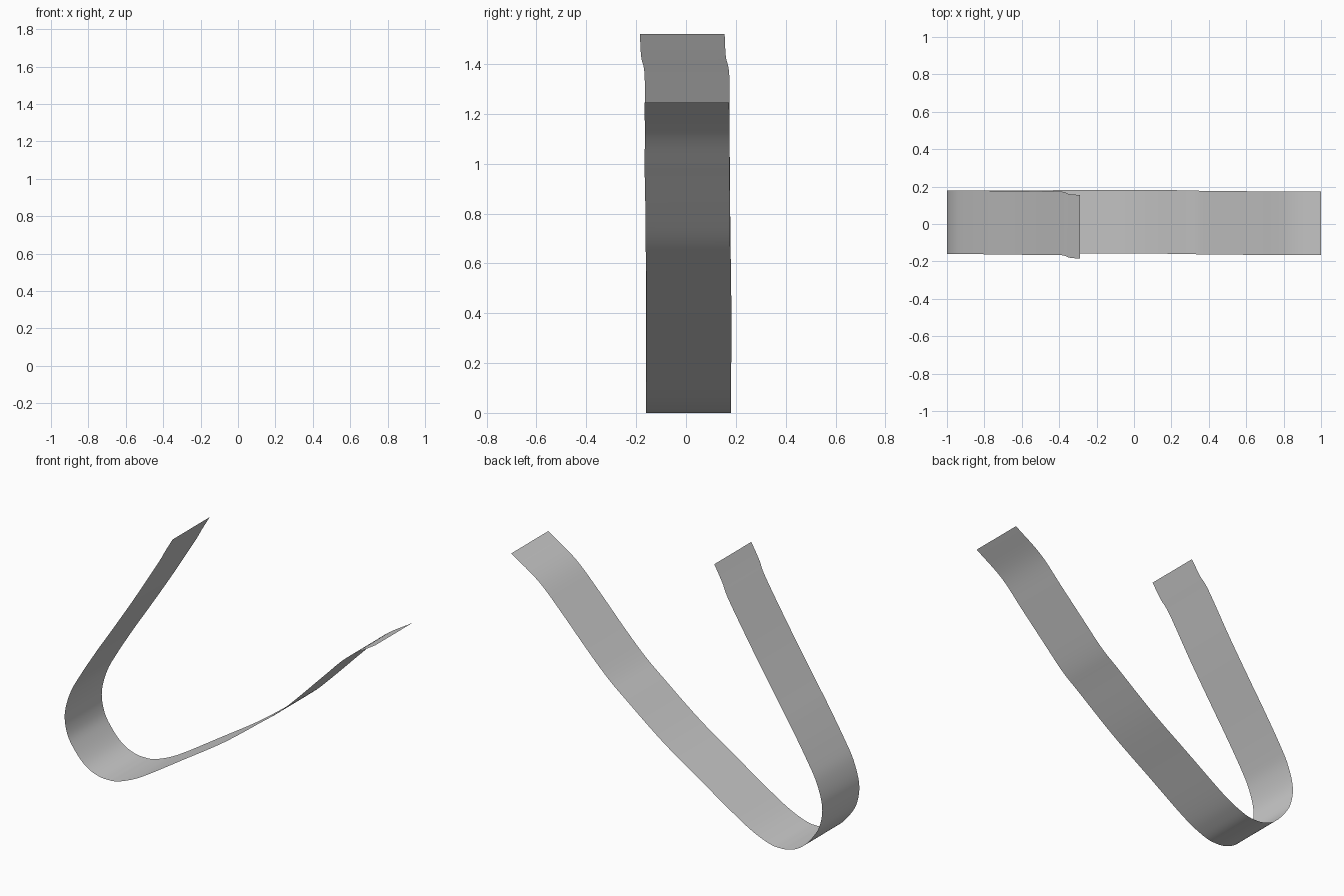
import bpy
import bmesh
from mathutils import Vector

cube = bpy.data.objects.get("Cube")
if cube:
    bpy.data.objects.remove(cube, do_unlink=True)

WIDTH = 0.34
STEPS = 6

# Centre line of the strip: x, y, z from the steep arm, round the bend, up the long arm
PATH = [Vector(p) for p in (
    (-0.29, -0.015, 1.52), (-0.345, -0.01, 1.43), (-0.395, 0.004, 1.35),
    (-0.55, 0.005, 1.10), (-0.70, 0.007, 0.87), (-0.79, 0.008, 0.735),
    (-0.90, 0.01, 0.56), (-0.965, 0.01, 0.44), (-1.0, 0.01, 0.31),
    (-0.985, 0.01, 0.20), (-0.94, 0.01, 0.12), (-0.87, 0.01, 0.045),
    (-0.79, 0.01, 0.007), (-0.70, 0.01, 0.0), (-0.61, 0.01, 0.025),
    (-0.49, 0.01, 0.085), (-0.24, 0.012, 0.245), (0.02, 0.012, 0.415),
    (0.265, 0.01, 0.60), (0.38, 0.007, 0.69), (0.51, 0.007, 0.817),
    (0.67, 0.004, 0.98), (0.82, 0.005, 1.127), (1.0, 0.003, 1.245))]


def smooth_path(points):
    """Catmull-Rom curve through the given points."""
    ends = [2 * points[0] - points[1]] + points + [2 * points[-1] - points[-2]]
    result = []
    for a, b, c, d in zip(ends, ends[1:], ends[2:], ends[3:]):
        for i in range(STEPS):
            t = i / STEPS
            result.append(0.5 * (2 * b + (c - a) * t
                                 + (2 * a - 5 * b + 4 * c - d) * t ** 2
                                 + (3 * b - a - 3 * c + d) * t ** 3))
    return result + [points[-1]]


# Bent strip: a thin sheet swept along the centre line
bm = bmesh.new()
half = Vector((0, WIDTH / 2, 0))
rows = []
for p in smooth_path(PATH):
    p.z = max(p.z, 0)
    rows.append((bm.verts.new(p - half), bm.verts.new(p + half)))
for (a, b), (c, d) in zip(rows, rows[1:]):
    bm.faces.new((a, c, d, b))

mesh = bpy.data.meshes.new("bent_strip")
bm.to_mesh(mesh)
bm.free()
mesh.shade_smooth()
strip = bpy.data.objects.new("bent_strip", mesh)
bpy.context.collection.objects.link(strip)
